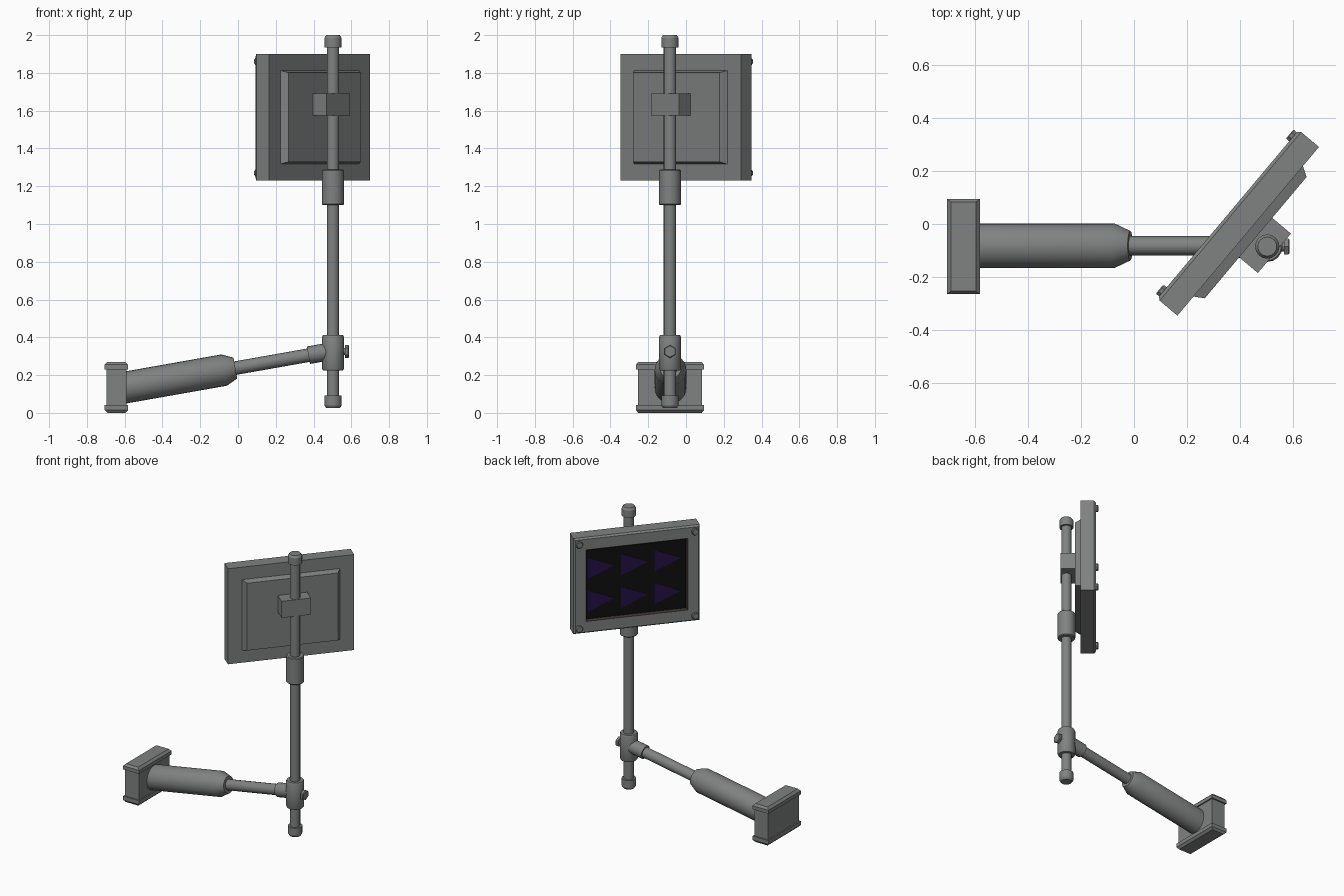
import bpy, bmesh, math
from mathutils import Vector, Matrix

if "Cube" in bpy.data.objects:
    bpy.data.objects.remove(bpy.data.objects["Cube"])


def material(name, rgb):
    m = bpy.data.materials.new(name)
    m.diffuse_color = (*rgb, 1)
    m.use_nodes = True
    m.node_tree.nodes["Principled BSDF"].inputs["Base Color"].default_value = m.diffuse_color
    return m


GREY = material("grey_metal", (0.215, 0.225, 0.22))
BLACK = material("screen_black", (0.005, 0.005, 0.005))
PURPLE = material("dark_purple", (0.017, 0.006, 0.06))
BROWN = material("rim_brown", (0.045, 0.03, 0.027))


def loft(name, rings, matrix, mats=(GREY,), band_mats=None, cap_mat=0):
    """Bridge a stack of closed rings and cap both ends."""
    bm = bmesh.new()
    loops = [[bm.verts.new(p) for p in ring] for ring in rings]
    n = len(loops[0])
    for k, (a, b) in enumerate(zip(loops, loops[1:])):
        for i in range(n):
            j = (i + 1) % n
            f = bm.faces.new((a[i], a[j], b[j], b[i]))
            f.material_index = band_mats[k] if band_mats else 0
    bm.faces.new(loops[0][::-1])
    bm.faces.new(loops[-1]).material_index = cap_mat
    bm.transform(matrix)
    me = bpy.data.meshes.new(name)
    bm.to_mesh(me)
    bm.free()
    for m in mats:
        me.materials.append(m)
    ob = bpy.data.objects.new(name, me)
    bpy.context.collection.objects.link(ob)
    return ob


def rect(hx, hy, h):
    return [(-hx, -hy, h), (hx, -hy, h), (hx, hy, h), (-hx, hy, h)]


def lathe(name, profile, origin, direction, sides=16, turn=0.0):
    """Round part from (radius, height) pairs along a direction."""
    rings = [[(r * math.cos(2 * math.pi * i / sides + turn),
               r * math.sin(2 * math.pi * i / sides + turn), h)
              for i in range(sides)] for r, h in profile]
    q = Vector(direction).to_track_quat('Z', 'Y')
    mat = Matrix.Translation(origin) @ q.to_matrix().to_4x4()
    ob = loft(name, rings, mat)
    if sides > 8:
        bpy.ops.object.select_all(action='DESELECT')
        bpy.context.view_layer.objects.active = ob
        ob.select_set(True)
        bpy.ops.object.shade_smooth_by_angle(angle=math.radians(30))
    return ob


PX, PY = 0.503, -0.085
UP = (0, 0, 1)

# Wall block: narrower body between two chamfered end plates
block = Matrix.Translation((-0.644, PY, 0))
loft("base_block", [rect(0.053, 0.170, 0.02), rect(0.053, 0.170, 0.25)], block)
loft("base_plate_lower", [rect(0.047, 0.168, 0.0), rect(0.062, 0.180, 0.015),
                          rect(0.062, 0.180, 0.042)], block)
loft("base_plate_upper", [rect(0.062, 0.180, 0.230), rect(0.062, 0.180, 0.255),
                          rect(0.047, 0.168, 0.270)], block)

# Tilted arm: thick sleeve, thin rod and socket
tilt = math.radians(10)
arm_dir = Vector((math.cos(tilt), 0, math.sin(tilt)))
arm_start = Vector((-0.61, PY + 0.003, 0.132))
lathe("arm_sleeve", [(0.084, 0), (0.084, 0.545), (0.056, 0.605)], arm_start, arm_dir, 24)
lathe("arm_rod", [(0.036, 0.58), (0.036, 1.08)], arm_start, arm_dir)
lathe("arm_socket", [(0.047, 0.998), (0.047, 1.10)], arm_start, arm_dir)

# Upright pole with end caps, collar and joint
lathe("pole", [(0.033, 0.04), (0.033, 1.98)], (PX, PY, 0), UP)
lathe("pole_cap_lower", [(0.036, 0.025), (0.046, 0.04), (0.046, 0.092)], (PX, PY, 0), UP)
lathe("pole_cap_upper", [(0.046, 1.935), (0.046, 1.985), (0.036, 2.0)], (PX, PY, 0), UP)
lathe("pole_collar", [(0.053, 1.10), (0.058, 1.105), (0.058, 1.283), (0.053, 1.288)],
      (PX, PY, 0), UP)
lathe("pole_joint", [(0.053, 0.225), (0.058, 0.235), (0.058, 0.402), (0.053, 0.412)],
      (PX, PY, 0), UP)

# Locking bolt with hexagonal head
lathe("bolt_shank", [(0.018, 0.04), (0.018, 0.07)], (PX, PY, 0.325), (1, 0, 0), 12)
lathe("bolt_head", [(0.035, 0.064), (0.035, 0.08), (0.03, 0.084)],
      (PX, PY, 0.325), (1, 0, 0), 6, math.pi / 2)

# Monitor space: x runs right across the screen, y is up, z faces out
a = math.radians(50)
u = Vector((math.cos(a), math.sin(a), 0))
f = Vector((-math.sin(a), math.cos(a), 0))
centre = u * 0.256 - f * 0.348 + Vector((0, 0, 1.565))
mon = Matrix((-u, Vector(UP), f)).transposed().to_4x4()
mon.translation = centre

# Monitor housing with recessed screen
loft("monitor_housing",
     [rect(0.4155, 0.335, 0), rect(0.4155, 0.335, 0.088), rect(0.4055, 0.325, 0.1),
      rect(0.337, 0.251, 0.1), rect(0.327, 0.241, 0.086)],
     mon, (GREY, BROWN, BLACK), (0, 0, 0, 1), 2)

# Raised back plate and pole clamp
loft("back_plate", [rect(0.299, 0.236, -0.037), rect(0.322, 0.248, 0.001)], mon)
loft("pole_clamp", [rect(0.097, 0.058, -0.129), rect(0.097, 0.058, -0.03)],
     mon @ Matrix.Translation((0, 0.068, 0)))

# Arrow markers on the screen, three columns by two rows
for col in range(3):
    for row in (-1, 1):
        x, y = -0.320 + 0.219 * col, 0.115 * row
        tri = [[(x, y - 0.075, h), (x + 0.175, y, h), (x, y + 0.075, h)]
               for h in (0.085, 0.089)]
        loft("screen_arrow", tri, mon, (PURPLE,))

# Corner screws
for sx in (-1, 1):
    for sy in (-1, 1):
        lathe("corner_screw", [(0.024, 0.09), (0.024, 0.112), (0.02, 0.116)],
              mon @ Vector((0.382 * sx, 0.295 * sy, 0)), f, 8, math.pi / 8)
